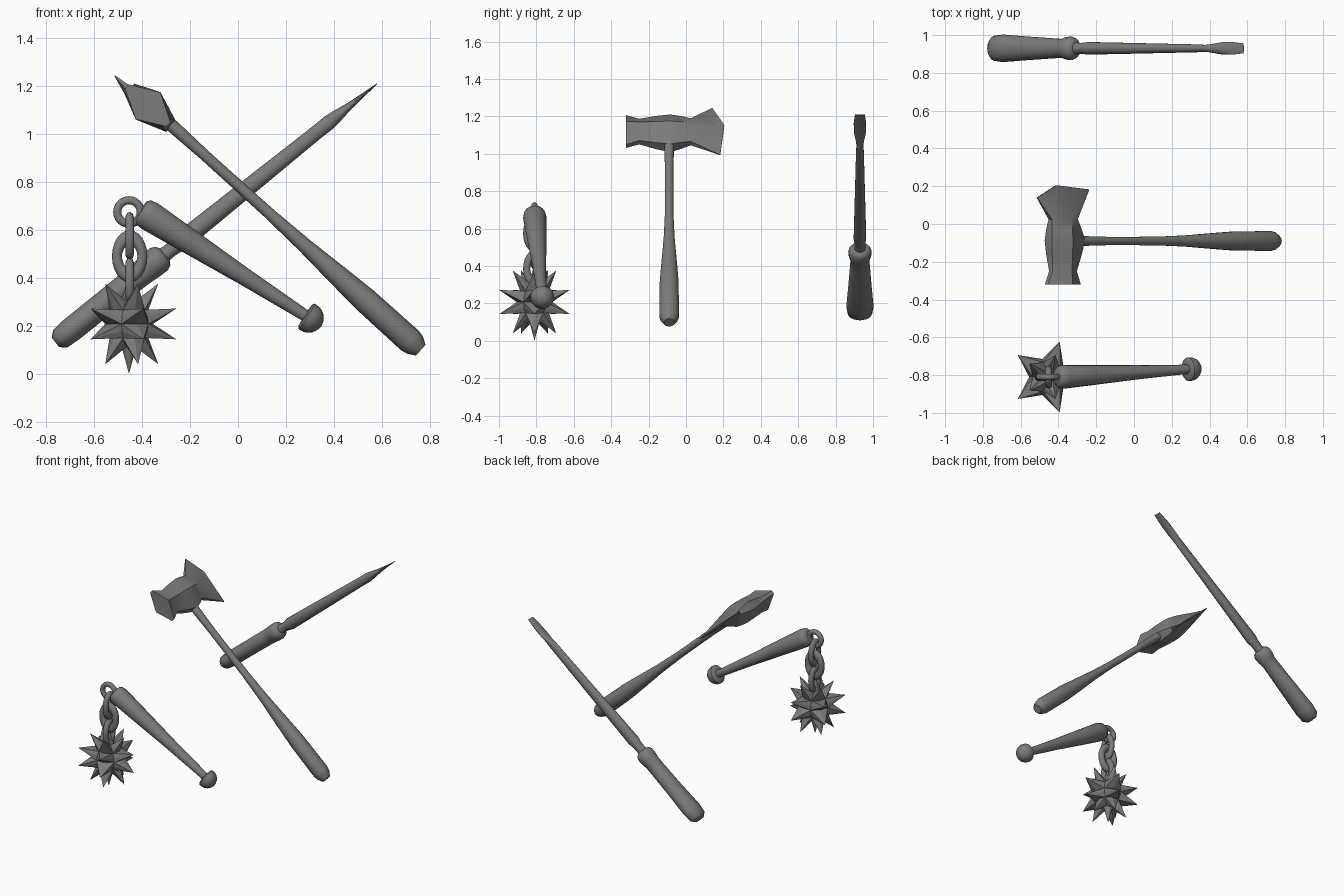
import bpy, bmesh
from math import sin, cos, pi, radians
from mathutils import Vector as V

if "Cube" in bpy.data.objects:
    bpy.data.objects.remove(bpy.data.objects["Cube"])

Y = V((0, 1, 0))

# Dark iron grey used on every part
iron = bpy.data.materials.new("dark_grey")
iron.diffuse_color = (0.2, 0.2, 0.2, 1)
iron.use_nodes = True
iron.node_tree.nodes["Principled BSDF"].inputs["Base Color"].default_value = iron.diffuse_color


def make(name, verts, faces, smooth=50):
    me = bpy.data.meshes.new(name)
    me.from_pydata([tuple(v) for v in verts], [], faces)
    bm = bmesh.new()
    bm.from_mesh(me)
    bmesh.ops.recalc_face_normals(bm, faces=bm.faces)
    bm.to_mesh(me)
    bm.free()
    me.materials.append(iron)
    ob = bpy.data.objects.new(name, me)
    bpy.context.collection.objects.link(ob)
    bpy.ops.object.select_all(action='DESELECT')
    ob.select_set(True)
    bpy.context.view_layer.objects.active = ob
    if smooth:
        bpy.ops.object.shade_smooth_by_angle(angle=radians(smooth))
    return ob


def skin(n, count):
    """Faces joining count rings of n points, with end caps."""
    f = [(r * n + i, r * n + (i + 1) % n, (r + 1) * n + (i + 1) % n, (r + 1) * n + i)
         for r in range(count - 1) for i in range(n)]
    return f + [tuple(range(n))[::-1], tuple(range((count - 1) * n, count * n))]


def loft(name, start, end, rings, n):
    """Rings are (distance along axis, in-plane radius, sideways radius)."""
    start, d = V(start), (V(end) - V(start)).normalized()
    a = d.cross(Y).normalized()
    b = a.cross(d)
    verts = [start + d * t + a * ra * cos(2 * pi * i / n) + b * rb * sin(2 * pi * i / n)
             for t, ra, rb in rings for i in range(n)]
    return make(name, verts, skin(n, len(rings)))


def rounds(rings):
    return [(t, r, r) for t, r in rings]


# Screwdriver: grip with waist and neck, then a shaft flattened into a blade
S0, S1 = (-0.75, 0.93, 0.14), (0.58, 0.93, 1.21)
loft("screwdriver_grip", S0, S1, [
    (-0.015, 0.025, 0.04), (0.01, 0.047, 0.066), (0.07, 0.052, 0.073), (0.25, 0.052, 0.062),
    (0.42, 0.053, 0.053), (0.47, 0.055, 0.05), (0.50, 0.058, 0.06), (0.54, 0.059, 0.063),
    (0.56, 0.05, 0.052), (0.57, 0.034, 0.034)], 12)
loft("screwdriver_shaft", S0, S1, [
    (0.55, 0.034, 0.034), (0.59, 0.03, 0.03), (0.62, 0.032, 0.031), (0.66, 0.041, 0.035),
    (1.38, 0.030, 0.022), (1.45, 0.031, 0.019), (1.49, 0.026, 0.023), (1.56, 0.015, 0.034),
    (1.63, 0.008, 0.035), (1.707, 0.002, 0.028)], 10)

# Hammer handle
H0, H1 = (0.755, -0.09, 0.105), (-0.275, -0.09, 1.035)
loft("hammer_handle", H0, H1, rounds([
    (-0.01, 0.03), (0.02, 0.048), (0.05, 0.055), (0.30, 0.053), (0.42, 0.046), (0.65, 0.031),
    (0.85, 0.024), (1.2, 0.023), (1.37, 0.027), (1.42, 0.027)]), 10)

# Hammer head: six-sided sections along y, ending in an axe-like edge
U, W = V((-0.742, 0, 0.67)), V((0.67, 0, 0.742))
C = V((-0.375, 0, 1.118))
# y, reach up, reach down, half thickness, half width of the blunt ends
sections = [(-0.32, 0.12, 0.115, 0.076, 0.012), (-0.25, 0.088, 0.085, 0.07, 0.014),
            (-0.16, 0.10, 0.112, 0.075, 0.024), (-0.085, 0.105, 0.13, 0.077, 0.03),
            (-0.03, 0.1, 0.112, 0.074, 0.024), (0.025, 0.092, 0.092, 0.065, 0.014)]
pts = []
for y, up, dn, w, e in sections:
    pts += [C + Y * y + U * p + W * q for p, q in
            [(up, -e), (up, e), (0, w), (-dn, e), (-dn, -e), (0, -w)]]
for y, u, w in [(0.14, 0.188, -0.002), (0.14, 0.188, 0.002), (0.205, 0.05, 0.004),
                (0.183, -0.185, 0.002), (0.183, -0.185, -0.002), (0.205, 0.05, -0.004)]:
    pts.append(C + Y * y + U * u + W * w)
make("hammer_head", pts, skin(6, len(sections) + 1), 40)

# Flail handle and domed pommel
F0, F1 = (-0.395, -0.81, 0.675), (0.27, -0.77, 0.25)
loft("flail_handle", F0, F1, rounds([
    (-0.012, 0.045), (0.0, 0.058), (0.03, 0.063), (0.2, 0.054), (0.5, 0.037), (0.82, 0.024)]), 16)
loft("flail_pommel", F0, F1, rounds(
    [(0.803, 0.02), (0.803, 0.055), (0.81, 0.063)] +
    [(0.817 + 0.066 * sin(k * pi / 12), 0.064 * cos(k * pi / 12)) for k in range(1, 6)] +
    [(0.883, 0.004)]), 16)


# Ring and chain links
def link(name, z, big, small, stretch, turned, x=-0.452):
    bpy.ops.mesh.primitive_torus_add(location=(x, -0.81, z), major_radius=big, minor_radius=small,
                                     major_segments=24, minor_segments=10,
                                     rotation=(pi / 2, 0, pi / 2 if turned else 0))
    ob = bpy.context.object
    ob.name = name
    ob.scale = (1, stretch, 1)
    ob.data.materials.append(iron)
    bpy.ops.object.shade_smooth_by_angle(angle=radians(50))


link("flail_ring", 0.675, 0.049, 0.017, 1, False, -0.455)
link("chain_link_upper", 0.575, 0.042, 0.019, 1.65, True)
link("chain_link_middle", 0.49, 0.053, 0.021, 1.47, False)
link("chain_link_lower", 0.385, 0.042, 0.019, 1.65, True)

# Spiked ball: 5 x 5 sphere grid whose in-between points sink into valleys
R = 0.208
B = V((-0.455, -0.81, R))
verts, faces = [B + V((0, 0, R)), B - V((0, 0, R))], []
for k in range(1, 10):
    lat = radians(90 - 18 * k)
    for m in range(10):
        r = R if k % 2 == 0 and m % 2 == 0 else 0.1
        lon = m * pi / 5
        verts.append(B + V((cos(lat) * cos(lon), cos(lat) * sin(lon), sin(lat))) * r)


def idx(k, m):
    return 2 + (k - 1) * 10 + m % 10


for m in range(10):
    faces += [(0, idx(1, m), idx(1, m + 1)), (1, idx(9, m + 1), idx(9, m))]
    for k in range(1, 9):
        a, b, c, d = idx(k, m), idx(k + 1, m), idx(k + 1, m + 1), idx(k, m + 1)
        # split every cell from spike tip to valley
        if (k + m) % 2 == 0:
            faces += [(a, b, c), (a, c, d)]
        else:
            faces += [(a, b, d), (b, c, d)]
make("spiked_ball", verts, faces, 0)
